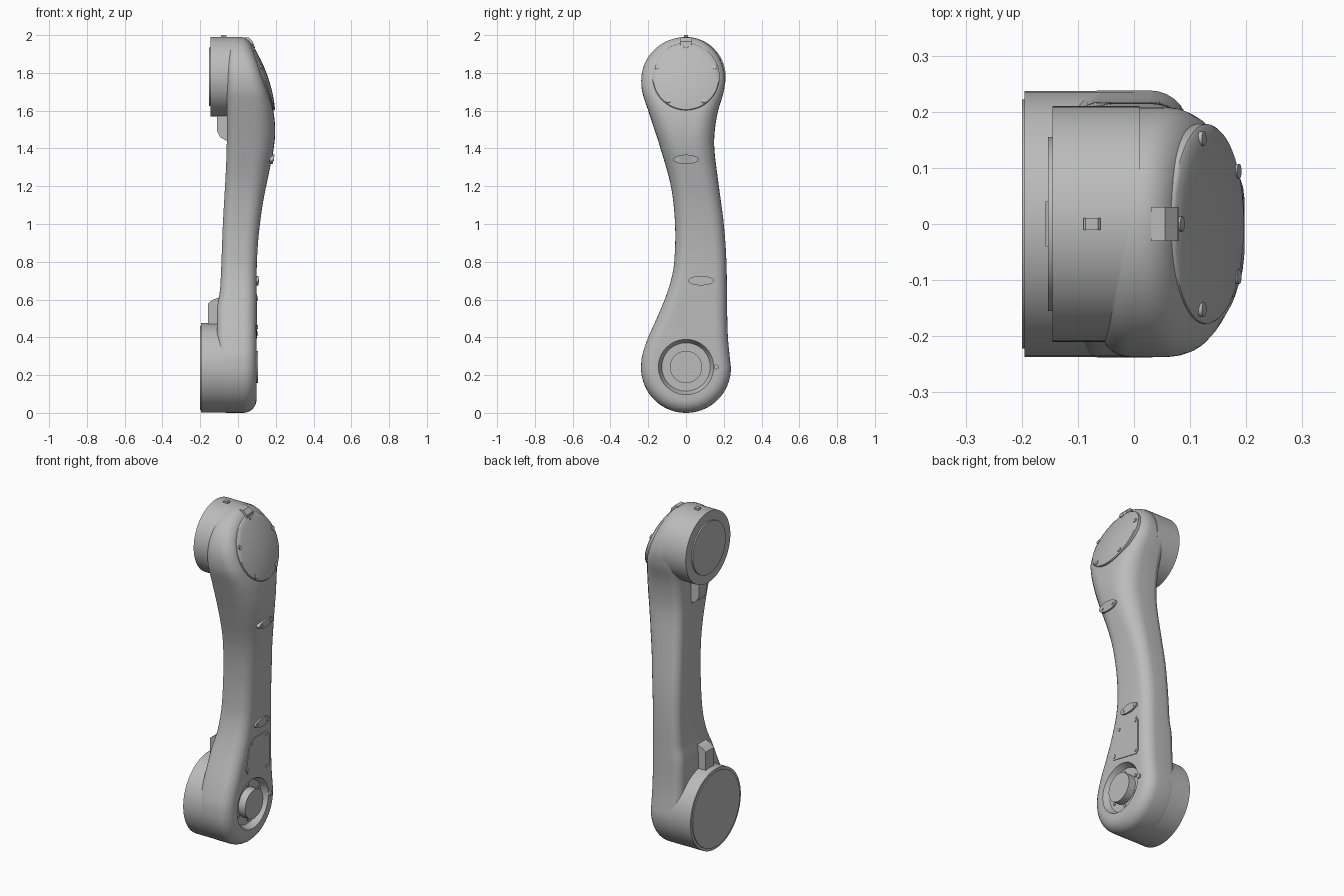
import bpy, bmesh, math
from mathutils import Matrix, Vector

old = bpy.data.objects.get("Cube")
if old:
    bpy.data.objects.remove(old, do_unlink=True)

# One plain grey for the whole casting
grey = bpy.data.materials.new("plain_grey")
grey.use_nodes = True
GREY = (0.5, 0.5, 0.5, 1)
grey.diffuse_color = GREY
grey.node_tree.nodes["Principled BSDF"].inputs["Base Color"].default_value = GREY

LOW_Z, HIGH_Z = 0.238, 1.78      # joint axis heights
LOW_R = 0.238

# Shape of the arm against height: edges, depth and corner radius
LEFT = [(.238, -.238), (.3, -.233), (.4, -.2), (.5, -.155), (.6, -.113), (.7, -.08), (.8, -.062),
        (1, -.058), (1.2, -.08), (1.4, -.135), (1.6, -.2), (1.7, -.232), (1.76, -.237)]
RIGHT = [(.238, .238), (.4, .222), (.6, .217), (.8, .214), (1, .2), (1.2, .174),
         (1.4, .15), (1.5, .153), (1.6, .17), (1.7, .2), (1.76, .208)]
BACK = [(0, -.11), (.55, -.11), (.65, -.095), (1, -.08), (1.4, -.06), (2, -.06)]
FRONT = [(0, .098), (.7, .098), (.9, .106), (1.1, .13), (1.3, .17), (1.4, .189), (1.5, .197),
         (1.62, .182), (1.78, .127), (1.93, .078), (2, .06)]
CORNER = [(0, .07), (1, .07), (1.5, .11), (1.75, .075), (2, .05)]


def curve(keys, z):
    """Smooth interpolation through (z, value) keys."""
    z = min(max(z, keys[0][0]), keys[-1][0])
    i = max(k for k in range(len(keys) - 1) if keys[k][0] <= z)

    def slope(k):
        a, b = keys[max(k - 1, 0)], keys[min(k + 1, len(keys) - 1)]
        return (b[1] - a[1]) / (b[0] - a[0])
    (z0, v0), (z1, v1) = keys[i], keys[i + 1]
    d = z1 - z0
    t = (z - z0) / d
    h = t * t * (3 - 2 * t)
    return v0 + (v1 - v0) * h + d * t * (1 - t) * ((1 - t) * slope(i) - t * slope(i + 1))


def finish(name, bm):
    bmesh.ops.recalc_face_normals(bm, faces=bm.faces)
    mesh = bpy.data.meshes.new(name)
    bm.to_mesh(mesh)
    bm.free()
    mesh.materials.append(grey)
    obj = bpy.data.objects.new(name, mesh)
    bpy.context.collection.objects.link(obj)
    smooth(obj)
    return obj


def smooth(obj):
    bpy.ops.object.select_all(action='DESELECT')
    obj.select_set(True)
    bpy.context.view_layer.objects.active = obj
    bpy.ops.object.shade_smooth_by_angle(angle=math.radians(35))


def loft(name, rings):
    """Skin equal rings and close both ends with strips."""
    bm = bmesh.new()
    rows = [[bm.verts.new(p) for p in ring] for ring in rings]
    n = len(rows[0])
    for a, b in zip(rows, rows[1:]):
        for i in range(n):
            j = (i + 1) % n
            bm.faces.new((a[i], a[j], b[j], b[i]))
    for row in (rows[0], rows[-1]):
        for i in range(n // 2 - 1):
            bm.faces.new((row[i], row[i + 1], row[n - 2 - i], row[n - 1 - i]))
    return finish(name, bm)


def cylinder(name, x0, x1, r, y, z, r_end=None, segments=96, tilt=0):
    bm = bmesh.new()
    place = Matrix.Translation(((x0 + x1) / 2, y, z)) @ Matrix.Rotation(math.pi / 2 - tilt, 4, 'Y')
    bmesh.ops.create_cone(bm, cap_ends=True, segments=segments, radius1=r,
                          radius2=r if r_end is None else r_end, depth=x1 - x0, matrix=place)
    return finish(name, bm)


def front_plate(name, outline, height):
    """Flat plate that follows the front of the arm."""
    return loft(name, [[(curve(FRONT, z) + h, y, z) for y, z in outline] for h in (-.012, height)])


def block(name, profile, half_width):
    """Profile in x and z, extruded across y."""
    return loft(name, [[(x, y, z) for x, z in profile] for y in (-half_width, half_width)])


# Arm outline: round lower end, waisted shaft, round upper end
rows = []
END, SHAFT = 24, 60
for i in range(END):
    a = math.radians(88 * (1 - i / END))
    w = LOW_R * math.cos(a)
    rows.append((LOW_Z - LOW_R * math.sin(a), -w, w))
for i in range(SHAFT + 1):
    z = LOW_Z + (1.76 - LOW_Z) * i / SHAFT
    rows.append((z, curve(LEFT, z), curve(RIGHT, z)))
for i in range(1, END + 1):
    a = math.radians(88 * i / END)
    rows.append((1.76 + .23 * math.sin(a), -.237 * math.cos(a), .208 * math.cos(a)))
outline = [Vector((l, z)) for z, l, r in rows] + [Vector((r, z)) for z, l, r in reversed(rows)]
count = len(outline)
inward = []
for i in range(count):
    t = (outline[(i + 1) % count] - outline[i - 1]).normalized()
    inward.append(Vector((t.y, -t.x)))


def edge_ring(angle, face, side):
    """Ring on the rounded edge towards the front (+1) or back (-1)."""
    ring = []
    for p, n in zip(outline, inward):
        r = curve(CORNER, p.y) if side > 0 else .05
        q = p + n * r * (1 - math.cos(angle))
        ring.append((curve(face, q.y) - side * r * (1 - math.sin(angle)), q.x, q.y))
    return ring


steps = [math.pi / 2 * k / 7 for k in range(8)]
arm = loft("arm_body", [edge_ring(a, BACK, -1) for a in reversed(steps)]
           + [edge_ring(a, FRONT, 1) for a in steps])

# Round recess in the lower front
cutter = cylinder("recess_cutter", .062, .12, .128, 0, LOW_Z + .005, .158)
cutter.hide_render = True
cut = arm.modifiers.new("recess", 'BOOLEAN')
cut.operation = 'DIFFERENCE'
cut.solver = 'EXACT'
cut.object = cutter
bpy.context.view_layer.objects.active = arm
bpy.ops.object.modifier_apply(modifier=cut.name)
bpy.data.objects.remove(cutter, do_unlink=True)
smooth(arm)

# Joint drums and their end discs
cylinder("lower_drum", -.195, 0, LOW_R - .001, 0, LOW_Z)
cylinder("lower_disc", -.2, -.19, .222, 0, LOW_Z)
cylinder("upper_drum", -.145, .01, .21, 0, HIGH_Z)
cylinder("upper_disc", -.153, -.14, .155, 0, HIGH_Z)

# Centre boss and screws in the recess
cylinder("recess_boss", .04, .107, .085, 0, LOW_Z + .005)
for k in range(6):
    a = math.pi / 6 + k * math.pi / 3
    cylinder("recess_screw", .055, .068, .009, .102 * math.cos(a), LOW_Z + .005 + .102 * math.sin(a), segments=12)
cylinder("recess_side_plug", .08, .106, .013, .16, LOW_Z + .005, segments=16)

# Domed cover on the slanted upper front
COVER_R = .178


def cover_ring(r, lift):
    ring = []
    for k in range(72):
        a = 2 * math.pi * (k + .5) / 72
        dz = r * math.sin(a)
        ring.append((.13 - .35 * dz + lift, r * math.cos(a), HIGH_Z + dz))
    return ring


dome = [cover_ring(COVER_R * f, .004 + .024 * (1 - f * f)) for f in (.975, .85, .7, .5, .3, .1)]
loft("domed_cover", [cover_ring(COVER_R, -.035), cover_ring(COVER_R, 0)] + dome)
for k in range(5):
    a = math.pi / 2 + k * 2 * math.pi / 5
    y, dz = .16 * math.cos(a), .16 * math.sin(a)
    x = .13 - .35 * dz
    cylinder("cover_screw", x - .01, x + .013, .013, y, HIGH_Z + dz, segments=16, tilt=.33)
block("cover_latch", [(.03, 1.95), (.03, 1.988), (.055, 1.988), (.078, 1.965), (.08, 1.945), (.06, 1.94)], .03)

# Oval plates with two screws each
for y, z in ((0, 1.342), (.08, .7)):
    oval = []
    for k in range(40):
        a = 2 * math.pi * (k + .5) / 40
        oval.append((y + .068 * math.cos(a), z + .025 * math.sin(a)))
    front_plate("oval_plate", oval, .01)
    for s in (-1, 1):
        x = curve(FRONT, z)
        cylinder("oval_plate_screw", x, x + .013, .009, y + s * .042, z, segments=12)

# Hatch with clipped corners
front_plate("hatch", [(-.05, .435), (-.068, .465), (-.03, .6), (-.005, .63),
                      (.135, .63), (.152, .6), (.152, .41), (.135, .395)], .004)
for y, z in ((-.005, .605), (.13, .605), (.13, .42), (-.045, .455)):
    cylinder("hatch_screw", .095, .105, .011, y, z, segments=12)

# Cable blocks on the back and the stud on top
block("lower_cable_block", [(-.158, .45), (-.158, .58), (-.135, .598), (-.105, .61), (-.06, .61), (-.06, .45)], .04)
block("upper_cable_block", [(-.11, 1.6), (-.11, 1.49), (-.095, 1.46), (-.06, 1.44), (0, 1.44), (0, 1.6)], .035)
block("top_stud", [(-.09, 1.97), (-.09, 1.996), (-.086, 2), (-.064, 2), (-.06, 1.996), (-.06, 1.97)], .011)
